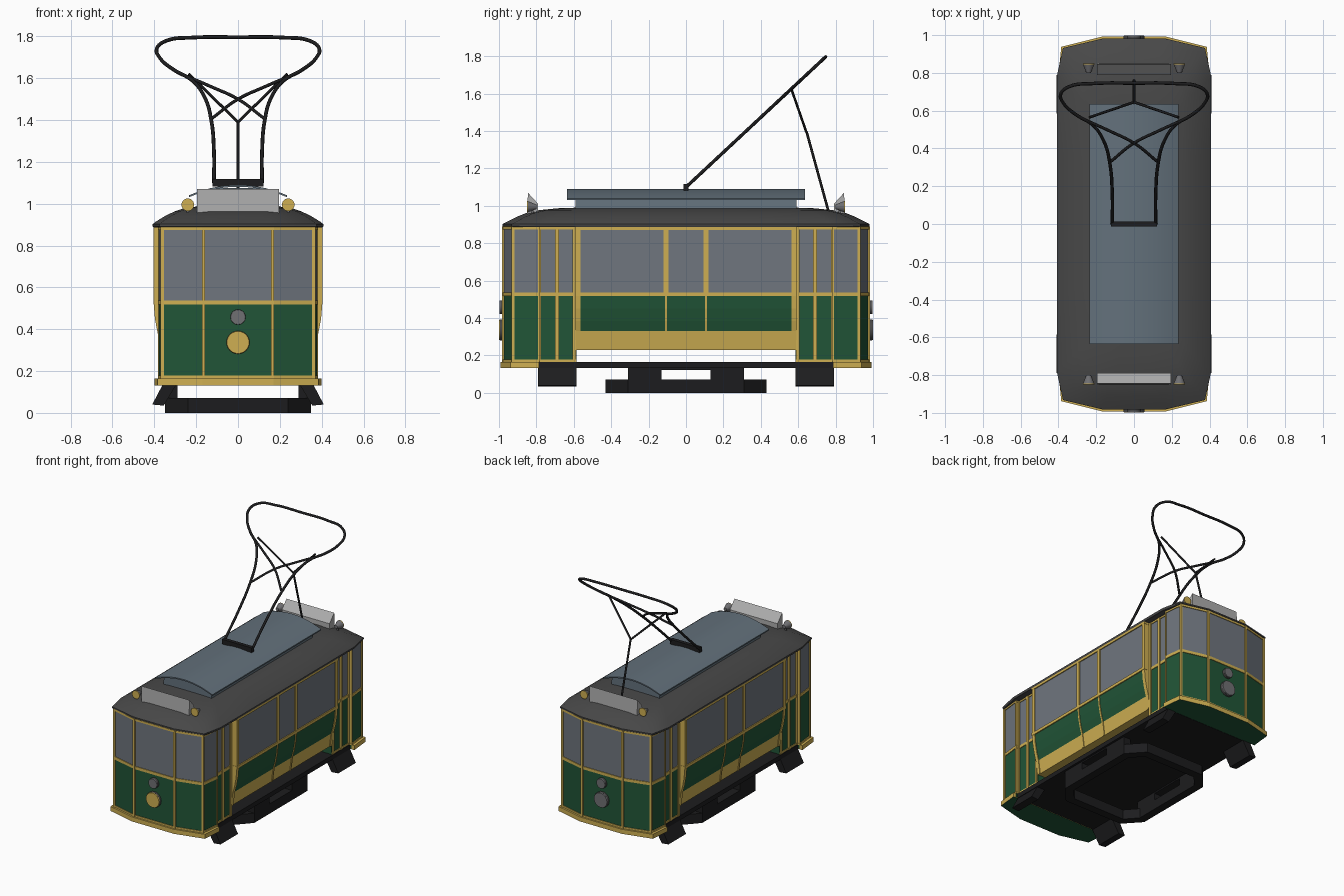
import bpy, bmesh, math
from mathutils import Vector

if "Cube" in bpy.data.objects:
    bpy.data.objects.remove(bpy.data.objects["Cube"])


def material(name, rgb):
    m = bpy.data.materials.new(name)
    m.diffuse_color = (*rgb, 1)
    m.use_nodes = True
    m.node_tree.nodes["Principled BSDF"].inputs["Base Color"].default_value = m.diffuse_color
    return m


GREEN = material("dark green", (0.015, 0.09, 0.038))
YELLOW = material("ochre yellow", (0.62, 0.43, 0.085))
GLASS = material("window grey", (0.16, 0.18, 0.21))
ROOF = material("roof grey", (0.065, 0.065, 0.065))
BLUE = material("blue grey", (0.125, 0.165, 0.20))
BLACK = material("black", (0.012, 0.012, 0.013))
SIGN = material("light grey", (0.42, 0.42, 0.42))
LAMP = material("lamp grey", (0.16, 0.16, 0.17))


def finish(name, bm, mats, smooth=None):
    bmesh.ops.recalc_face_normals(bm, faces=bm.faces)
    me = bpy.data.meshes.new(name)
    bm.to_mesh(me)
    bm.free()
    for m in mats:
        me.materials.append(m)
    ob = bpy.data.objects.new(name, me)
    bpy.context.collection.objects.link(ob)
    if smooth:
        bpy.ops.object.select_all(action='DESELECT')
        ob.select_set(True)
        bpy.context.view_layer.objects.active = ob
        bpy.ops.object.shade_smooth_by_angle(angle=math.radians(smooth))
    return ob


def loft(name, rings, mats, rule=None, smooth=None):
    """Skin a stack of equal-length rings and cap both ends."""
    bm = bmesh.new()
    vs = [[bm.verts.new(p) for p in r] for r in rings]
    n = len(vs[0])
    for a, b in zip(vs, vs[1:]):
        for i in range(n):
            bm.faces.new((a[i], a[(i + 1) % n], b[(i + 1) % n], b[i]))
    bm.faces.new(vs[0])
    bm.faces.new(vs[-1])
    bm.normal_update()
    if rule:
        for f in bm.faces:
            f.material_index = rule(f.calc_center_median(), f.normal)
    return finish(name, bm, mats, smooth)


def along_y(name, prof, y0, y1, mat, smooth=None):
    return loft(name, [[(x, y, z) for x, z in prof] for y in (y0, y1)], [mat], None, smooth)


def along_z(name, plan, z0, z1, mat):
    return loft(name, [[(x, y, z) for x, y in plan] for z in (z0, z1)], [mat])


def box(name, x0, x1, y0, y1, z0, z1, mat):
    return along_z(name, [(x0, y0), (x1, y0), (x1, y1), (x0, y1)], z0, z1, mat)


def bar(name, a, b, z0, z1, half, mat):
    """Upright strip of the given half thickness from plan point a to b."""
    a, b = Vector(a), Vector(b)
    d = (b - a).normalized()
    n = Vector((-d.y, d.x)) * half
    return along_z(name, [a + n, b + n, b - n, a - n], z0, z1, mat)


def disc(name, x, z, y0, y1, r0, r1, mat):
    ring = lambda y, r: [(x + r * math.cos(t * math.tau / 24), y, z + r * math.sin(t * math.tau / 24))
                         for t in range(24)]
    return loft(name, [ring(y0, r0), ring(y1, r1)], [mat], None, 40)


def mirrored(half):
    return half + [(-x, y) for x, y in reversed(half)]


# passenger saloon with inward curving lower sides
side = [(.352, .23), (.365, .33), (.38, .385), (.392, .45), (.398, .52), (.398, .89)]
ys = [-.59, .59]
loft("saloon", [[(x, y, z) for x, z in mirrored(side)] for y in ys], [YELLOW, GREEN, GLASS],
     lambda c, n: 0 if abs(n.y) > .5 or c.z < .33 or abs(c.x) < .1 else 1 if c.z < .53 else 2)
for y in (-.577, -.107, .107, .577):
    w = .013 if abs(y) > .3 else .006
    along_y("saloon_lower_post", mirrored([(x + .005, z) for x, z in side[:5]]), y - w, y + w, YELLOW)
    box("saloon_window_post", -.404, .404, y - .013, y + .013, .52, .888, YELLOW)
box("saloon_waist_rail", -.405, .405, -.592, .592, .517, .538, YELLOW)
box("saloon_top_rail", -.405, .405, -.592, .592, .872, .889, YELLOW)

# cabs, doors, bumpers and end equipment, repeated at both ends
cab = [(.355, -.585), (.355, -.785), (.378, -.785), (.362, -.925), (.165, -.975)]
bumper = [(.40, -.787), (.385, -.938), (.17, -.992)]
for s, end in ((1, "front"), (-1, "rear")):
    plan = [(x, s * y) for x, y in mirrored(cab)]
    loft(end + "_cab", [[(x, y, z) for x, y in plan] for z in (.136, .53, .89)], [GREEN, GLASS],
         lambda c, n: 1 if c.z > .53 else 0)
    loft(end + "_bumper", [[(x, s * y, z) for x, y in mirrored(bumper)] for z in (.132, .165)],
         [YELLOW, GREEN], lambda c, n: 1 if c.z < .14 else 0)
    # horizontal rails round the cab and doors
    for a, b in zip(plan, plan[1:]):
        for z0, z1 in ((.517, .538), (.874, .889), (.165, .178)):
            bar(end + "_cab_rail", a, b, z0, z1, .005, YELLOW)
    # window and corner posts
    for m in (-1, 1):
        for x, y in cab[3:]:
            box(end + "_cab_post", m * x - .008, m * x + .008, s * y - .008, s * y + .008, .165, .889, YELLOW)
        for y, w in ((.783, .009), (.69, .010), (.597, .009)):
            box(end + "_door_post", m * .35, m * .364, -s * y - w, -s * y + w, .165, .889, YELLOW)
        box(end + "_cab_edge_post", m * .36, m * .383, -s * .792, -s * .782, .165, .889, YELLOW)
        # boarding step
        along_y(end + "_step", [(m * x, z) for x, z in ((.295, .135), (.36, .135), (.41, .04), (.355, .035))],
                -s * .585, -s * .79, BLACK)
        # small roof lamp
        disc(end + "_roof_lamp", m * .24, .995, -s * .845, -s * .80, .030, .012, LAMP)
        disc(end + "_roof_lamp_face", m * .24, .995, -s * .851, -s * .845, .030, .030, YELLOW)
        box(end + "_roof_lamp_stalk", m * .24 - .006, m * .24 + .006, -s * .83, -s * .815, .93, .985, LAMP)
    # headlamp and round marker
    disc(end + "_headlamp", 0, .337, -s * .96, -s * .994, .056, .056, ROOF)
    disc(end + "_headlamp_face", 0, .337, -s * .994, -s * .999, .055, .053, YELLOW if s > 0 else LAMP)
    disc(end + "_marker", 0, .458, -s * .96, -s * .992, .037, .037, ROOF)
    disc(end + "_marker_face", 0, .458, -s * .992, -s * .997, .036, .035, LAMP)
    # destination sign box
    wedge = [(-.85, .95), (-.845, 1.07), (-.79, 1.01), (-.79, .955)]
    loft(end + "_sign", [[(x, s * y, z) for y, z in wedge] for x in (-.195, .195)], [SIGN])

# domed main roof: plan outline shrinking as it rises
half = [(.165, -.982), (.376, -.932), (.408, -.785), (.408, -.39), (.408, 0),
        (.408, .39), (.408, .785), (.376, .932), (.165, .982)]
layers = [(.99, .99, .886), (1, 1, .892), (1, 1, .902), (.96, .975, .915), (.86, .925, .94),
          (.75, .87, .962), (.64, .80, .977), (.48, .70, .987), (.25, .55, .992)]
loft("main_roof", [[(x * sx, y * sy, z) for x, y in mirrored(half)] for sx, sy, z in layers],
     [ROOF], None, 35)

# raised lantern roof
arch = lambda x: 1.09 - .05 * (x / .235) ** 2
xs = [-.235 + .47 * i / 14 for i in range(15)]
along_y("lantern_wall", [(.20, .965), (.19, arch(.19) - .005), (.1, arch(.1) - .005),
                         (-.1, arch(.1) - .005), (-.19, arch(.19) - .005), (-.20, .965)], -.59, .59, BLUE)
along_y("lantern_roof", [(x, arch(x)) for x in xs] + [(x, arch(x) - .009) for x in reversed(xs)],
        -.635, .635, BLUE, 30)

# underframe: floor plate, octagonal truck ring and uprights
box("floor_plate", -.366, .366, -.785, .785, .132, .165, BLACK)
bm = bmesh.new()
outer = mirrored([(.24, -.43), (.35, -.31), (.35, .31), (.24, .43)])
inner = mirrored([(.215, -.37), (.29, -.285), (.29, .285), (.215, .37)])
v = [[bm.verts.new((x, y, z)) for x, y in p] for p, z in ((outer, 0), (outer, .072), (inner, .072), (inner, 0))]
for a, b in zip(v, v[1:] + v[:1]):
    for i in range(8):
        j = (i + 1) % 8
        bm.faces.new((a[i], a[j], b[j], b[i]))
finish("truck_ring", bm, [BLACK])
for m in (-1, 1):
    for s in (-1, 1):
        box("truck_upright", m * .29, m * .35, s * .13, s * .31, .06, .14, BLACK)
    box("truck_side_beam", m * .29, m * .35, -.31, .31, .122, .14, BLACK)


# bow collector made of tubes lying in one sloping plane
def tube(name, pts, r):
    cu = bpy.data.curves.new(name, 'CURVE')
    cu.dimensions = '3D'
    cu.bevel_depth, cu.bevel_resolution, cu.resolution_u = r, 2, 6
    cu.use_fill_caps = True
    sp = cu.splines.new('BEZIER')
    sp.bezier_points.add(len(pts) - 1)
    for bp, p in zip(sp.bezier_points, pts):
        bp.co = p
        bp.handle_left_type = bp.handle_right_type = 'AUTO'
    cu.materials.append(BLACK)
    ob = bpy.data.objects.new(name, cu)
    bpy.context.collection.objects.link(ob)
    bpy.ops.object.select_all(action='DESELECT')
    ob.select_set(True)
    bpy.context.view_layer.objects.active = ob
    bpy.ops.object.convert(target='MESH')


slope = lambda x, z: (x, (z - 1.10) / .70 * .75, z)
bow = [(.115, 1.10), (.115, 1.25), (.128, 1.40), (.16, 1.51), (.22, 1.59), (.31, 1.642),
       (.372, 1.695), (.388, 1.742), (.34, 1.78), (.22, 1.794)]
tube("collector_bow", [slope(x, z) for x, z in bow + [(0, 1.796)] + [(-x, z) for x, z in reversed(bow)]], .009)
for m in (-1, 1):
    tube("collector_cross_brace", [slope(m * x, z) for x, z in ((-.128, 1.405), (0, 1.50), (.13, 1.56), (.235, 1.605))], .008)
    tube("collector_prop_fork", [(0, .645, 1.39), (m * .235, .565, 1.62)], .007)
tube("collector_prop", [(0, .762, .97), (0, .645, 1.395)], .007)
box("collector_base", -.122, .122, -.014, .014, 1.083, 1.118, BLACK)
